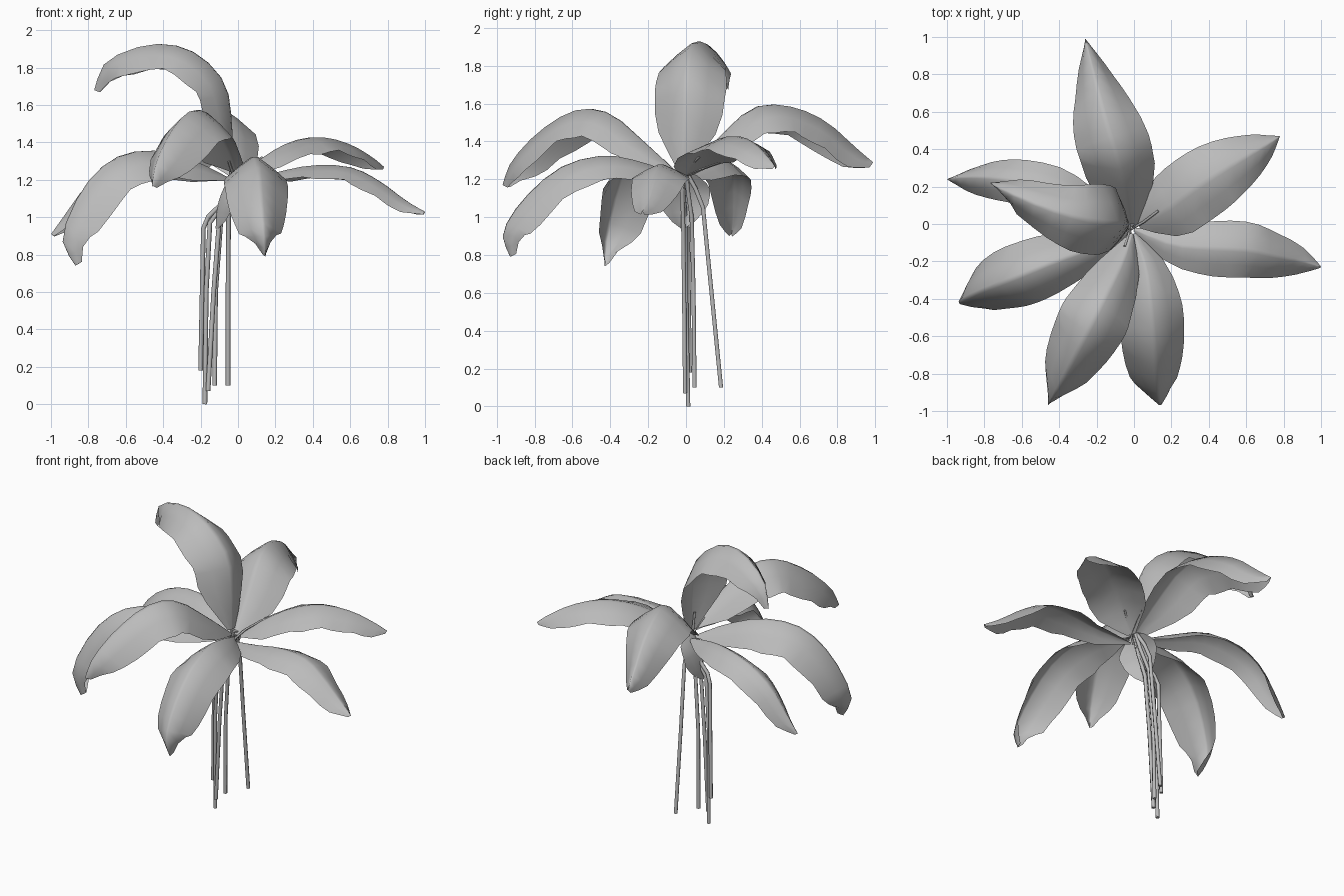
import bpy, bmesh, math
from mathutils import Vector

cube = bpy.data.objects.get("Cube")
if cube:
    bpy.data.objects.remove(cube, do_unlink=True)

grey = bpy.data.materials.new("plain_grey")
grey.use_nodes = True
grey.diffuse_color = (0.5, 0.5, 0.5, 1)
bsdf = grey.node_tree.nodes["Principled BSDF"]
bsdf.inputs["Base Color"].default_value = (0.5, 0.5, 0.5, 1)
bsdf.inputs["Roughness"].default_value = 0.7


def make_object(name, bm, angle):
    mesh = bpy.data.meshes.new(name)
    bm.to_mesh(mesh)
    bm.free()
    mesh.materials.append(grey)
    obj = bpy.data.objects.new(name, mesh)
    bpy.context.collection.objects.link(obj)
    bpy.ops.object.select_all(action='DESELECT')
    obj.select_set(True)
    bpy.context.view_layer.objects.active = obj
    bpy.ops.object.shade_smooth_by_angle(angle=math.radians(angle))
    return obj


def spline(values, u):
    """Catmull-Rom through evenly spaced values, u from 0 to 1."""
    n = len(values) - 1
    i = min(int(u * n), n - 1)
    t = u * n - i
    p0, p1, p2, p3 = (values[max(0, min(n, i + k))] for k in (-1, 0, 1, 2))
    return 0.5 * (2 * p1 + (p2 - p0) * t + (2 * p0 - 5 * p1 + 4 * p2 - p3) * t * t
                  + (3 * p1 - p0 - 3 * p2 + p3) * t ** 3)


# Width profiles from base to tip, and how far the edges hang below the midrib
SLIM = [0.06, 0.68, 0.97, 1.0, 0.87, 0.56, 0.06]
WIDE_BASE = [0.15, 0.88, 1.0, 0.95, 0.74, 0.42, 0.05]
WIDE_TIP = [0.06, 0.62, 0.92, 1.0, 0.92, 0.60, 0.06]
HANG = [0.05, 0.65, 0.95, 1.0, 1.0, 0.85, 0.25]


def leaf(name, points, half, depth, widths=SLIM, side=None, steps=14):
    """Arched blade: a midrib path with both halves folded down from it."""
    pts = [Vector(p) for p in points]
    run = pts[-1] - pts[0]
    side = Vector(side) if side else Vector((-run.y, run.x, 0)).normalized()
    bm = bmesh.new()
    rows = []
    for k in range(steps + 1):
        u = k / steps
        mid = spline(pts, u)
        tangent = (spline(pts, min(1, u + 0.03)) - spline(pts, max(0, u - 0.03))).normalized()
        across = (side - tangent * side.dot(tangent)).normalized()
        normal = tangent.cross(across).normalized()
        w = half * max(0.04, spline(widths, u))
        hang = depth * spline(HANG, u)
        row = []
        for t in (-1, -0.55, -0.08, 0.08, 0.55, 1):
            wave = 0.05 * math.sin(k * 1.9 + t * 2) * abs(t) ** 3
            drop = hang * abs(t) ** 1.25 + wave * w
            row.append(bm.verts.new(mid + across * (t * w) - normal * drop))
        rows.append(row)
    for a, b in zip(rows, rows[1:]):
        for i in range(len(a) - 1):
            bm.faces.new((a[i], b[i], b[i + 1], a[i + 1]))
    bmesh.ops.recalc_face_normals(bm, faces=bm.faces)
    if sum(f.normal.z for f in bm.faces) < 0:
        bmesh.ops.reverse_faces(bm, faces=bm.faces)
    return make_object(name, bm, 65)


def stem(name, points, radius=0.0125, sides=6):
    """Thin tube swept along a path, closed at both ends."""
    pts = [Vector(p) for p in points]
    bm = bmesh.new()
    rings = []
    for i, p in enumerate(pts):
        d = (pts[min(i + 1, len(pts) - 1)] - pts[max(i - 1, 0)]).normalized()
        a = d.cross(Vector((0, 1, 0))).normalized()
        b = d.cross(a)
        rings.append([bm.verts.new(p + radius * (a * math.cos(q) + b * math.sin(q)))
                      for q in (math.tau * s / sides for s in range(sides))])
    for r0, r1 in zip(rings, rings[1:]):
        for s in range(sides):
            n = (s + 1) % sides
            bm.faces.new((r0[s], r0[n], r1[n], r1[s]))
    bm.faces.new(rings[0])
    bm.faces.new(rings[-1])
    bmesh.ops.recalc_face_normals(bm, faces=bm.faces)
    return make_object(name, bm, 70)


# Large arching leaves: midrib path, half width, edge depth
leaf("back_leaf", [(-.01, -.02, 1.22), (-.04, .15, 1.40), (-.09, .35, 1.58), (-.15, .55, 1.59),
                   (-.20, .74, 1.51), (-.24, .90, 1.37), (-.26, .99, 1.29)], .195, .15, WIDE_BASE)
leaf("back_left_leaf", [(.02, 0, 1.22), (.15, .06, 1.33), (.30, .17, 1.41), (.45, .27, 1.43),
                        (.60, .36, 1.39), (.72, .43, 1.32), (.78, .47, 1.27)], .185, .08, WIDE_BASE)
leaf("left_leaf", [(0, -.03, 1.18), (.20, -.11, 1.24), (.40, -.13, 1.28), (.60, -.14, 1.27),
                   (.75, -.17, 1.20), (.90, -.20, 1.09), (1.0, -.23, 1.03)], .15, .075)
leaf("front_left_leaf", [(0, -.05, 1.22), (.06, -.22, 1.29), (.09, -.43, 1.33), (.11, -.66, 1.27),
                         (.125, -.86, 1.10), (.14, -.97, .92), (.145, -.93, .79)], .17, .14)
leaf("front_leaf", [(-.01, -.05, 1.24), (-.06, -.20, 1.38), (-.16, -.40, 1.55), (-.25, -.58, 1.57),
                    (-.35, -.77, 1.46), (-.43, -.92, 1.30), (-.46, -.97, 1.17)], .185, .155)
leaf("front_right_leaf", [(-.03, -.04, 1.20), (-.20, -.12, 1.29), (-.42, -.20, 1.36), (-.64, -.29, 1.33),
                          (-.82, -.36, 1.17), (-.94, -.42, .90), (-.87, -.43, .74)], .17, .16, WIDE_TIP)
leaf("back_right_leaf", [(-.03, 0, 1.20), (-.20, .08, 1.26), (-.40, .18, 1.31), (-.62, .23, 1.28),
                         (-.80, .25, 1.18), (-.93, .25, 1.01), (-1.0, .24, .91)], .12, .09)
leaf("top_leaf", [(-.03, -.02, 1.25), (-.03, -.01, 1.48), (-.07, 0, 1.72), (-.24, .02, 1.89),
                  (-.46, .08, 1.93), (-.70, .18, 1.84), (-.77, .22, 1.68)],
     .19, .14, WIDE_BASE, side=(-.2, -.97, 0))

# Short drooping leaf close to the stems
leaf("small_drooping_leaf", [(-.02, -.02, 1.25), (-.07, -.02, 1.17), (-.11, -.02, 1.06),
                             (-.12, -.02, .94)], .14, .05, side=(.2, -.98, 0), steps=8)

# Long stems that bend together under the crown
stem("stem_1", [(-.20, .02, .18), (-.185, .01, .94), (-.16, 0, 1.0), (-.08, -.01, 1.08), (-.02, -.02, 1.22)])
stem("stem_2", [(-.177, .012, 0), (-.17, 0, .6), (-.15, 0, .97), (-.07, -.01, 1.08), (-.02, -.02, 1.22)])
stem("stem_3", [(-.16, -.005, .07), (-.13, -.01, .6), (-.10, -.015, .98), (-.05, -.02, 1.12), (-.02, -.02, 1.24)])
stem("stem_4", [(-.125, .045, .10), (-.12, .04, .6), (-.09, .03, 1.0), (-.04, .01, 1.14), (-.01, 0, 1.24)])
stem("stem_5", [(-.053, .185, .10), (-.053, .13, .65), (-.05, .09, 1.05), (-.04, .05, 1.15), (-.02, 0, 1.24)])

# Slim leaf stalks in the crown
stem("crown_stalk_left", [(-.02, -.03, 1.18), (.05, .01, 1.26), (.13, .07, 1.32)], .007)
stem("crown_stalk_front", [(-.02, -.02, 1.18), (-.03, -.06, 1.24), (-.05, -.12, 1.30)], .007)
stem("crown_stalk_top", [(-.03, -.02, 1.15), (-.04, -.02, 1.27), (-.05, -.02, 1.37)], .008)
